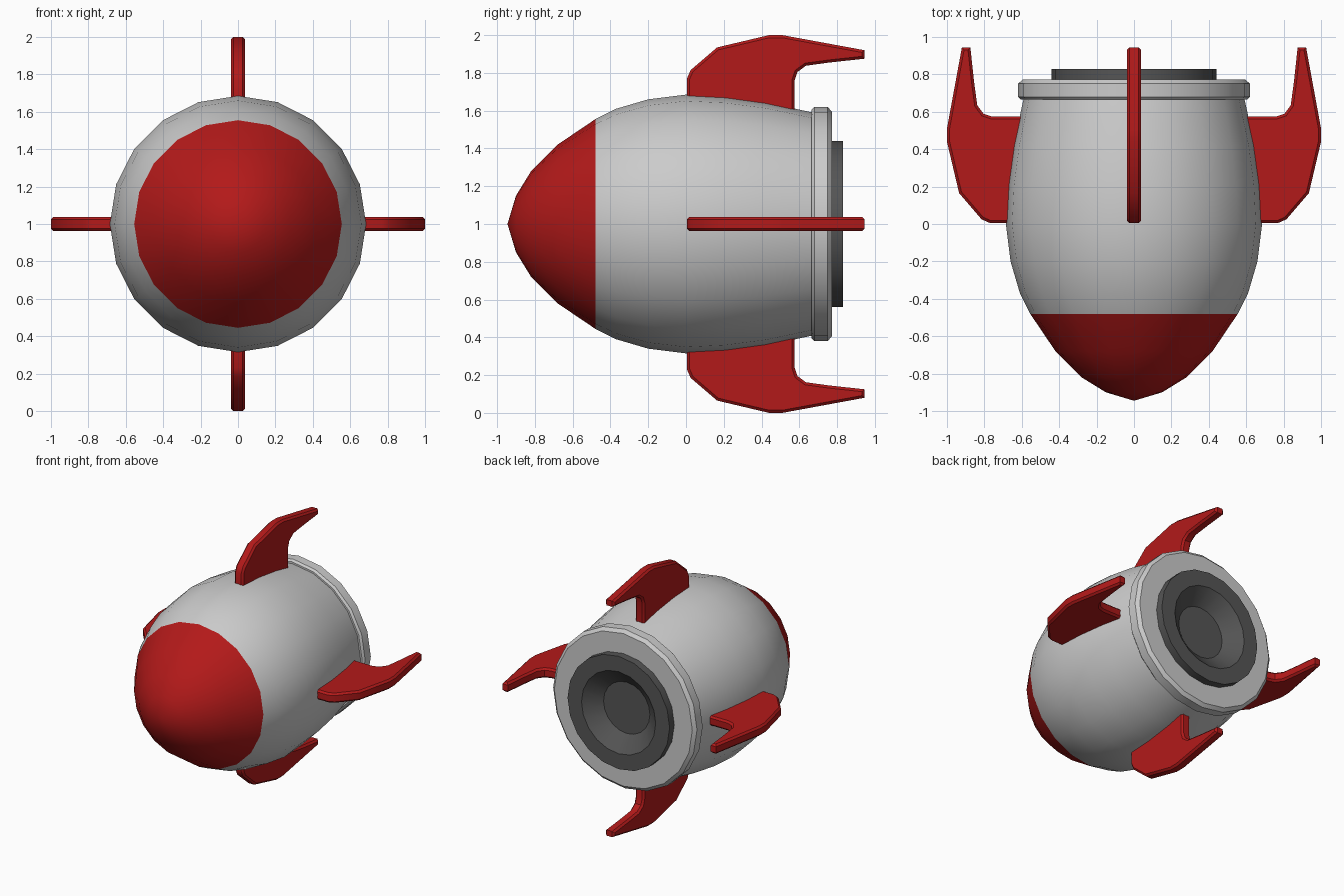
import bpy, bmesh
from math import sin, cos, pi, radians
from mathutils import Matrix

if "Cube" in bpy.data.objects:
    bpy.data.objects.remove(bpy.data.objects["Cube"])

SIDES = 20


def material(name, color):
    m = bpy.data.materials.new(name)
    m.diffuse_color = (*color, 1)
    m.use_nodes = True
    m.node_tree.nodes["Principled BSDF"].inputs["Base Color"].default_value = m.diffuse_color
    return m


red = material("red_paint", (0.45, 0.01, 0.01))
dark = material("dark_metal", (0.09, 0.09, 0.09))


def finish(name, bm, mat=None):
    mesh = bpy.data.meshes.new(name)
    bm.to_mesh(mesh)
    bm.free()
    if mat:
        mesh.materials.append(mat)
    ob = bpy.data.objects.new(name, mesh)
    bpy.context.collection.objects.link(ob)
    bpy.ops.object.select_all(action='DESELECT')
    ob.select_set(True)
    bpy.context.view_layer.objects.active = ob
    bpy.ops.object.shade_smooth_by_angle(angle=radians(30))
    return ob


def lathe(name, profile, mat=None):
    """Turn (y, radius) points around the horizontal axis at z = 1."""
    bm = bmesh.new()
    rings = []
    for y, r in profile:
        if r == 0:
            rings.append([bm.verts.new((0, y, 1))] * SIDES)
        else:
            rings.append([bm.verts.new((r * sin(2 * pi * i / SIDES), y,
                                        1 + r * cos(2 * pi * i / SIDES)))
                          for i in range(SIDES)])
    for a, b in zip(rings, rings[1:]):
        for i in range(SIDES):
            j = (i + 1) % SIDES
            bm.faces.new(list(dict.fromkeys((a[i], a[j], b[j], b[i]))))
    return finish(name, bm, mat)


# Nose cone and hull
lathe("nose_cone", [(-0.945, 0), (-0.90, 0.15), (-0.82, 0.28),
                    (-0.68, 0.42), (-0.48, 0.555)], red)
lathe("hull", [(-0.48, 0.555), (-0.37, 0.61), (-0.20, 0.66), (0, 0.685),
               (0.21, 0.674), (0.42, 0.645), (0.68, 0.588)])

# Rear collar and dished engine nozzle
lathe("rear_collar", [(0.665, 0.56), (0.665, 0.605), (0.68, 0.62),
                      (0.75, 0.62), (0.772, 0.595), (0.772, 0.40)])
lathe("engine_nozzle", [(0.75, 0.44), (0.83, 0.44), (0.83, 0.32),
                        (0.73, 0.20), (0.73, 0)], dark)

# Four swept fins, outline given as (y, distance from axis)
FIN = [(0.005, 0.62), (0.005, 0.77), (0.025, 0.815), (0.165, 0.935),
       (0.44, 1.0), (0.51, 1.0), (0.945, 0.92), (0.945, 0.875),
       (0.76, 0.855), (0.635, 0.838), (0.59, 0.805), (0.575, 0.76),
       (0.575, 0.58)]
THICK = 0.076
for k, place in enumerate(("top", "right", "bottom", "left")):
    bm = bmesh.new()
    face = bm.faces.new([bm.verts.new((-THICK / 2, y, r)) for y, r in FIN])
    ext = bmesh.ops.extrude_face_region(bm, geom=[face])
    bmesh.ops.translate(bm, vec=(THICK, 0, 0),
                        verts=[v for v in ext["geom"]
                               if isinstance(v, bmesh.types.BMVert)])
    bmesh.ops.recalc_face_normals(bm, faces=bm.faces)
    rims = [e for e in bm.edges
            if abs(e.verts[0].co.x - e.verts[1].co.x) < 1e-4]
    bmesh.ops.bevel(bm, geom=rims, offset=0.014, segments=1, affect='EDGES')
    bm.transform(Matrix.Translation((0, 0, 1)) @ Matrix.Rotation(k * pi / 2, 4, 'Y'))
    finish("fin_" + place, bm, red)
